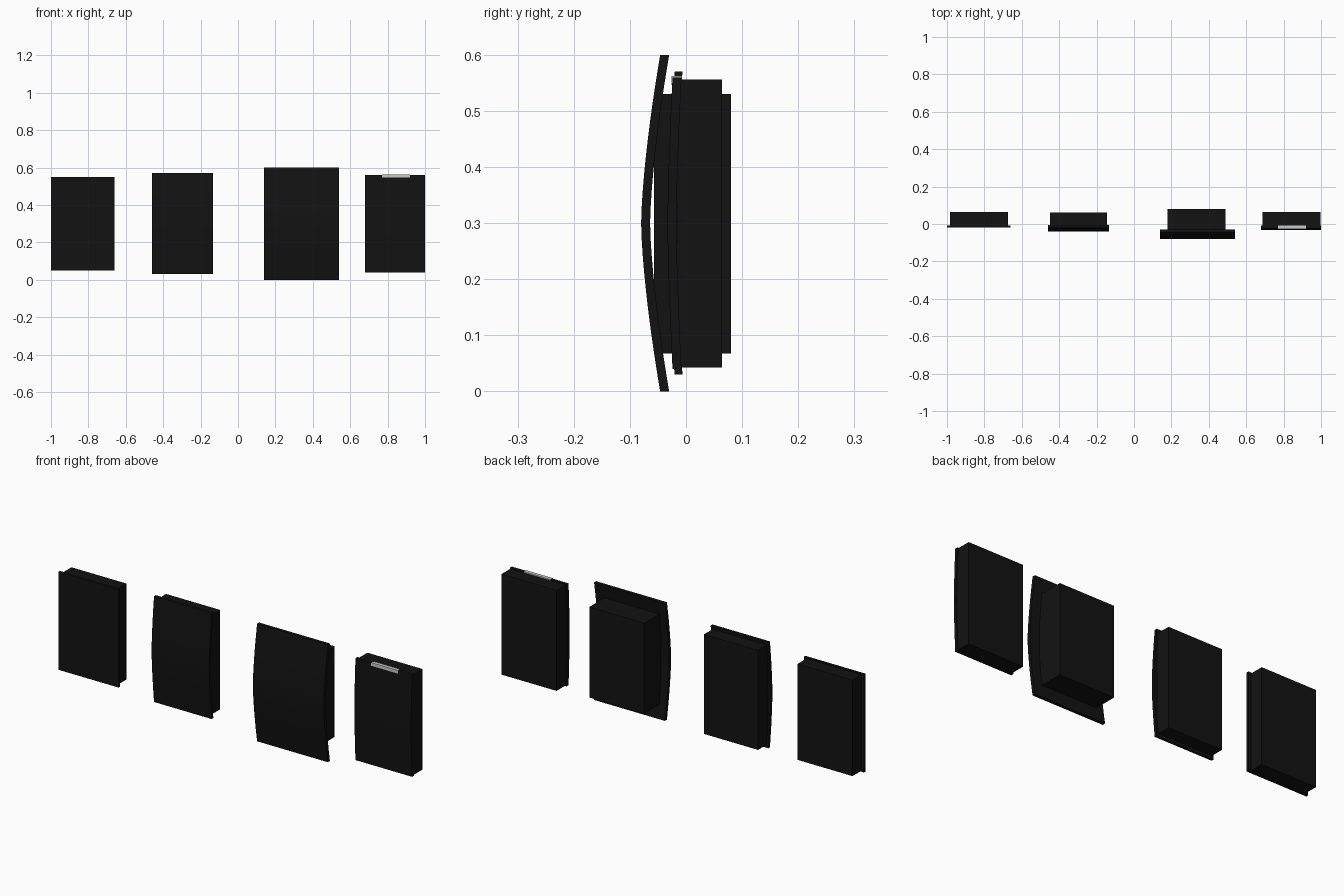
import bpy, bmesh

if "Cube" in bpy.data.objects:
    bpy.data.objects.remove(bpy.data.objects["Cube"])


def material(name, v):
    m = bpy.data.materials.new(name)
    m.diffuse_color = (v, v, v, 1)
    m.use_nodes = True
    m.node_tree.nodes["Principled BSDF"].inputs["Base Color"].default_value = m.diffuse_color
    return m


black = material("black", 0.006)
white = material("light_grey", 0.75)


def finish(name, bm, mat):
    bmesh.ops.recalc_face_normals(bm, faces=bm.faces)
    me = bpy.data.meshes.new(name)
    bm.to_mesh(me)
    bm.free()
    me.materials.append(mat)
    ob = bpy.data.objects.new(name, me)
    bpy.context.collection.objects.link(ob)
    return ob


def box(name, x0, x1, y0, y1, z0, z1, mat=black):
    bm = bmesh.new()
    bmesh.ops.create_cube(bm, size=1)
    for v in bm.verts:
        v.co = ((x0 + x1) / 2 + v.co.x * (x1 - x0),
                (y0 + y1) / 2 + v.co.y * (y1 - y0),
                (z0 + z1) / 2 + v.co.z * (z1 - z0))
    return finish(name, bm, mat)


def curved_plate(name, x0, x1, z0, z1, y_end, y_mid, thick, n=20):
    """Thin shell bulging towards the front, extruded along x."""
    front = []
    for i in range(n + 1):
        t = 2 * i / n - 1
        y = y_mid + (y_end - y_mid) * abs(t) ** 1.5
        front.append((y, (z0 + z1) / 2 + t * (z1 - z0) / 2))
    profile = front + [(y + thick, z) for y, z in reversed(front)]
    bm = bmesh.new()
    rings = [[bm.verts.new((x, y, z)) for y, z in profile] for x in (x0, x1)]
    m = len(profile)
    for i in range(m):
        j = (i + 1) % m
        bm.faces.new((rings[0][i], rings[0][j], rings[1][j], rings[1][i]))
    # end caps as strips of quads
    for r in rings:
        for i in range(n):
            bm.faces.new((r[i], r[i + 1], r[m - 2 - i], r[m - 1 - i]))
    ob = finish(name, bm, black)
    bpy.ops.object.select_all(action='DESELECT')
    ob.select_set(True)
    bpy.context.view_layer.objects.active = ob
    bpy.ops.object.shade_smooth_by_angle()
    return ob


# flat panel
box("flat_panel_plate", -1.0, -0.66, -0.02, -0.008, 0.05, 0.55)
box("flat_panel_body", -0.985, -0.675, -0.012, 0.064, 0.055, 0.545)

# narrow curved panel
curved_plate("narrow_panel_plate", -0.46, -0.135, 0.03, 0.57, -0.02, -0.04, 0.014)
box("narrow_panel_body", -0.45, -0.145, -0.018, 0.062, 0.045, 0.553)

# large curved panel
curved_plate("large_panel_plate", 0.14, 0.54, 0.0, 0.6, -0.046, -0.08, 0.016)
box("large_panel_body", 0.18, 0.49, -0.057, 0.08, 0.068, 0.53)

# panel with a light strip on its top edge
curved_plate("strip_panel_plate", 0.68, 1.0, 0.04, 0.56, -0.024, -0.033, 0.016)
box("strip_panel_body", 0.686, 0.997, -0.016, 0.064, 0.043, 0.556)
box("top_light_strip", 0.77, 0.92, -0.0255, -0.007, 0.546, 0.562, white)
